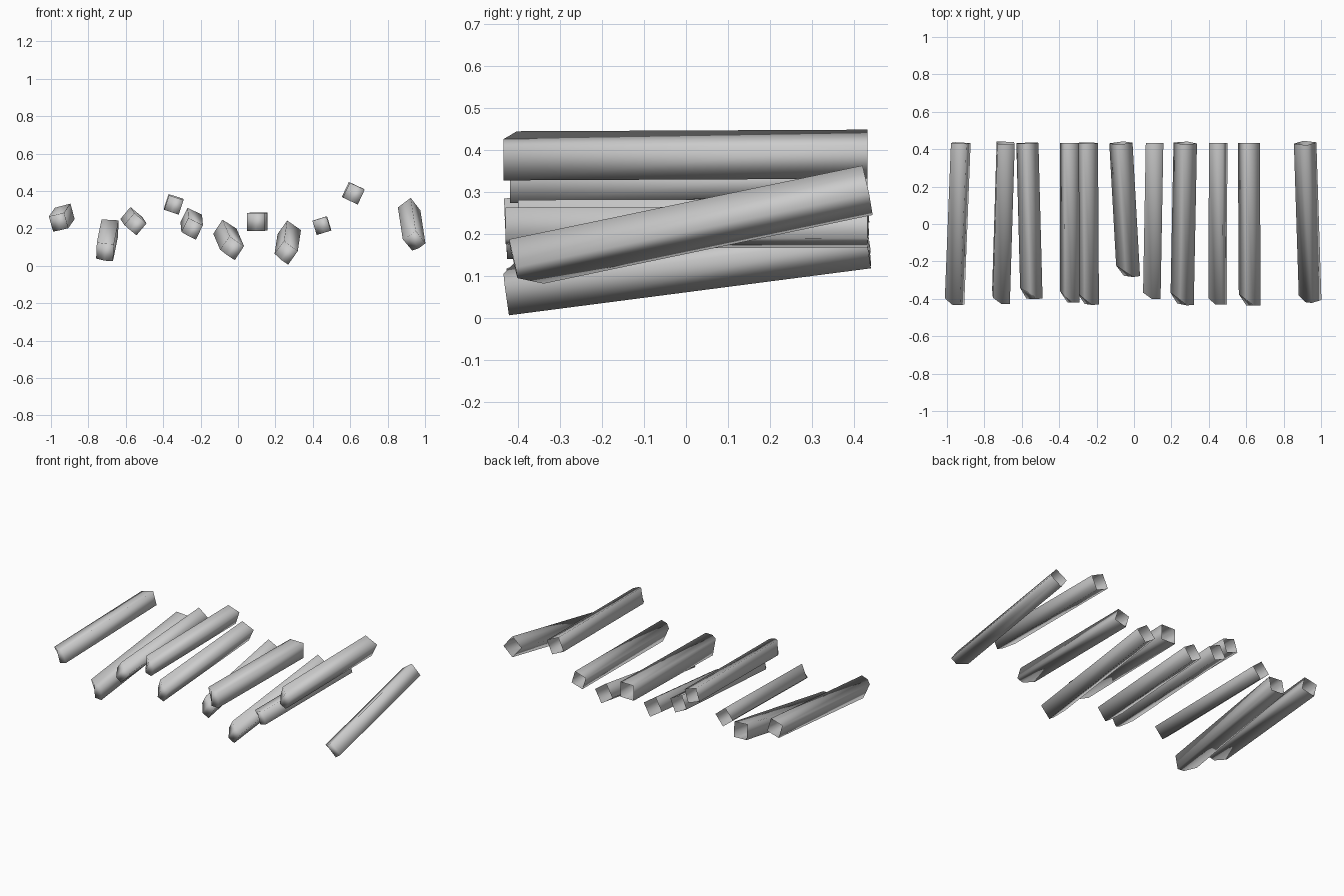
import bpy, math
from mathutils import Vector, Matrix

if "Cube" in bpy.data.objects:
    bpy.data.objects.remove(bpy.data.objects["Cube"])

# front y, front x, front z, back x, back z, roll (degrees), section width
STICKS = [
    (-0.43, -0.960, 0.232, -0.926, 0.280,  15, 0.086),
    (-0.42, -0.712, 0.073, -0.686, 0.200,  -3, 0.092),
    (-0.40, -0.548, 0.222, -0.570, 0.255, -40, 0.084),
    (-0.42, -0.343, 0.325, -0.345, 0.332, -18, 0.082),
    (-0.43, -0.245, 0.197, -0.250, 0.253, -26, 0.086),
    (-0.28, -0.030, 0.092, -0.070, 0.185, -33, 0.090),
    (-0.40,  0.095, 0.234,  0.110, 0.237,   0, 0.094),
    (-0.43,  0.257, 0.068,  0.274, 0.180, -35, 0.090),
    (-0.43,  0.447, 0.214,  0.450, 0.216,  17, 0.079),
    (-0.435, 0.619, 0.386,  0.614, 0.390, -25, 0.088),
    (-0.41,  0.942, 0.128,  0.915, 0.304,  37, 0.086),
]


def stick(i, fy, fx, fz, bx, bz, roll, w):
    """Square tube, open at the back, with a bevelled front cap."""
    front, back = Vector((fx, fy, fz)), Vector((bx, 0.433, bz))
    axis = (back - front).normalized()
    right = Vector((1, 0, 0)) - axis * axis.x
    right.normalize()
    up = right.cross(axis)
    rot = Matrix.Rotation(math.radians(-roll), 3, axis)
    right, up = rot @ right, rot @ up
    length = (back - front).length
    h = w / 2

    def p(x, z, d):
        return front + right * x + up * z + axis * d

    # front ring: left corners are set back, the middle ridge and right edge are not
    ring = [(-h, -h, 0.060), (0, -h, 0), (h, -h, 0),
            (h, h, 0), (0, h, 0), (-h, h, 0.032)]
    verts = [p(*r) for r in ring]
    verts += [p(x, z, length) for x, z, _ in ring]
    faces = [(k, k + 6, (k + 1) % 6 + 6, (k + 1) % 6) for k in range(6)]
    faces += [(0, 1, 4, 5), (1, 2, 3, 4)]
    mesh = bpy.data.meshes.new(f"stick_{i}")
    mesh.from_pydata(verts, [], faces)
    mesh.update()
    mesh.shade_smooth()
    obj = bpy.data.objects.new(f"stick_{i}", mesh)
    bpy.context.collection.objects.link(obj)


for i, data in enumerate(STICKS, 1):
    stick(i, *data)
